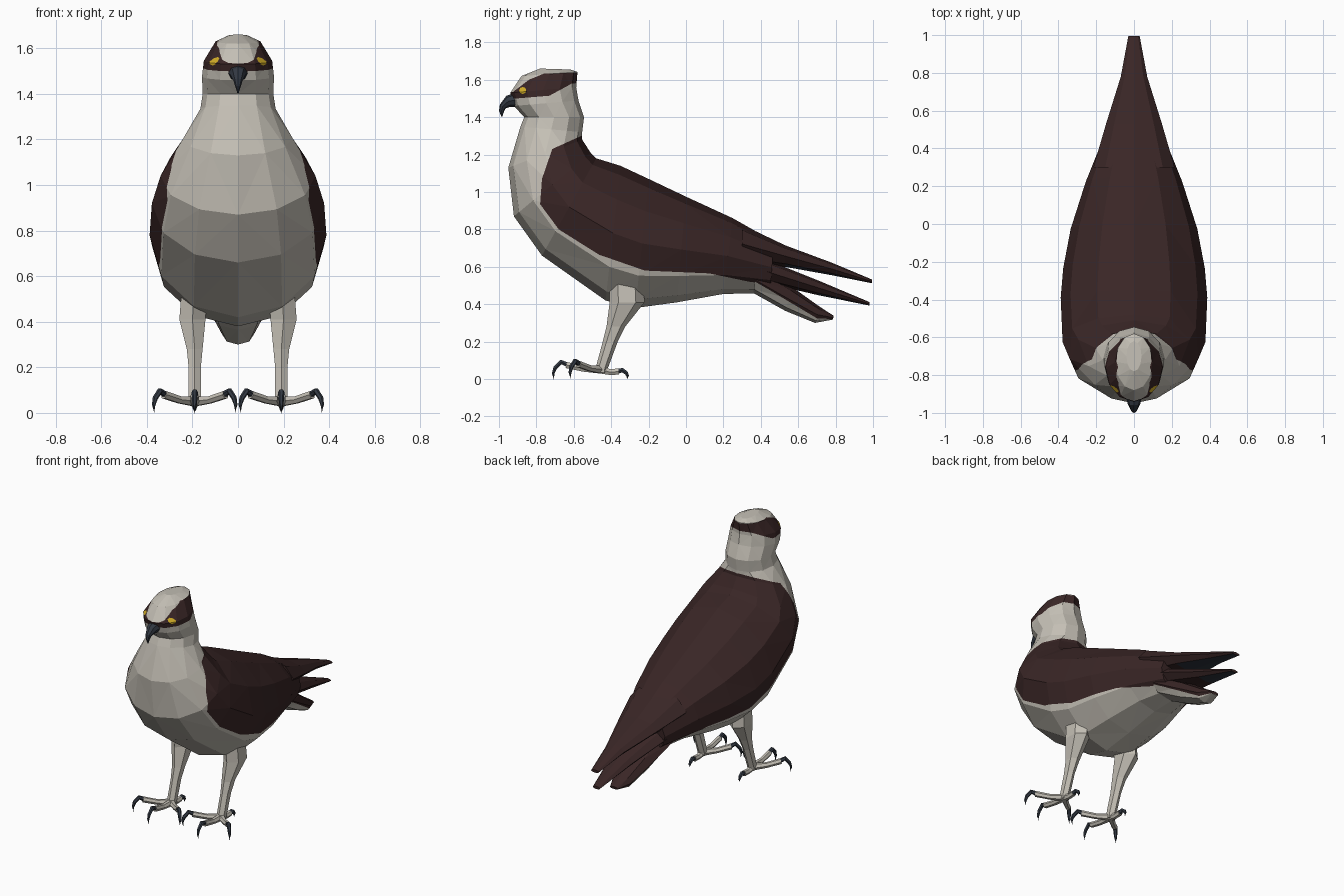
import bpy, bmesh, math
from mathutils import Vector as V

if "Cube" in bpy.data.objects:
    bpy.data.objects.remove(bpy.data.objects["Cube"])


def material(name, rgb):
    m = bpy.data.materials.new(name)
    m.diffuse_color = (*rgb, 1)
    m.use_nodes = True
    m.node_tree.nodes["Principled BSDF"].inputs["Base Color"].default_value = m.diffuse_color
    return m


MATS = [material("cream feathers", (0.55, 0.52, 0.46)),
        material("dark brown feathers", (0.041, 0.019, 0.019)),
        material("eye yellow", (0.65, 0.42, 0.02)),
        material("slate horn", (0.032, 0.04, 0.055))]
CREAM, BROWN, YELLOW, SLATE = range(4)


def skin(bm, rings, mat):
    """Join rings of points into a closed skin."""
    loops = [[bm.verts.new(p) for p in r] for r in rings]
    n = len(loops[0])
    faces = [bm.faces.new((a[i], a[(i + 1) % n], b[(i + 1) % n], b[i]))
             for a, b in zip(loops, loops[1:]) for i in range(n)]
    faces += [bm.faces.new(loops[0][::-1]), bm.faces.new(loops[-1])]
    for f in faces:
        f.material_index = mat


def oval(c, u, v, n):
    return [c + u * math.cos(2 * math.pi * i / n) + v * math.sin(2 * math.pi * i / n)
            for i in range(n)]


def slices(bm, rows, mat, n=12):
    """Each row: front/low point (y, z), back/high point (y, z), half width."""
    rings = []
    for fy, fz, by, bz, w in rows:
        f, b = V((0, fy, fz)), V((0, by, bz))
        rings.append(oval((f + b) / 2, (f - b) / 2, V((w, 0, 0)), n))
    skin(bm, rings, mat)


def tube(bm, points, radii, mat, n=6):
    pts = [V(p) for p in points]
    rings = []
    for i, p in enumerate(pts):
        d = (pts[min(i + 1, len(pts) - 1)] - pts[max(i - 1, 0)]).normalized()
        u = d.cross(V((0, 0, 1)))
        u = u.normalized() if u.length > 0.05 else V((1, 0, 0))
        rings.append(oval(p, u * radii[i], d.cross(u) * radii[i], n))
    skin(bm, rings, mat)


def inside(poly, y, z):
    hit = False
    for (y1, z1), (y2, z2) in zip(poly, poly[1:] + poly[:1]):
        if (z1 > z) != (z2 > z) and y < (y2 - y1) * (z - z1) / (z2 - z1) + y1:
            hit = not hit
    return hit


def paint(bm, poly, mat):
    """Cut a side-view outline into the faces and colour what lies inside."""
    lo = [min(p[k] for p in poly) for k in (0, 1)]
    hi = [max(p[k] for p in poly) for k in (0, 1)]

    def touched():
        return [f for f in bm.faces if all(
            min(v.co[k + 1] for v in f.verts) < hi[k] and
            max(v.co[k + 1] for v in f.verts) > lo[k] for k in (0, 1))]
    for (y1, z1), (y2, z2) in zip(poly, poly[1:] + poly[:1]):
        fs = touched()
        geom = list({e for f in fs for e in f.edges}) + list({v for f in fs for v in f.verts}) + fs
        bmesh.ops.bisect_plane(bm, geom=geom, dist=1e-5, plane_co=(0, y1, z1),
                               plane_no=(0, z2 - z1, y1 - y2))
    for f in touched():
        c = f.calc_center_median()
        if inside(poly, c.y, c.z):
            f.material_index = mat


def finish(bm, name):
    bmesh.ops.recalc_face_normals(bm, faces=bm.faces)
    me = bpy.data.meshes.new(name)
    bm.to_mesh(me)
    bm.free()
    for m in MATS:
        me.materials.append(m)
    bpy.context.collection.objects.link(bpy.data.objects.new(name, me))


# Body, neck and head in one skin, from rump to crown
bm = bmesh.new()
slices(bm, [(0.45, 0.46, 0.47, 0.735, 0.16), (0.20, 0.455, 0.25, 0.86, 0.255),
            (-0.05, 0.41, 0.0, 0.975, 0.335), (-0.27, 0.38, -0.2, 1.07, 0.375),
            (-0.43, 0.42, -0.35, 1.14, 0.388), (-0.77, 0.66, -0.48, 1.18, 0.378),
            (-0.92, 0.87, -0.51, 1.21, 0.34), (-0.95, 1.13, -0.555, 1.28, 0.24),
            (-0.885, 1.35, -0.555, 1.32, 0.165), (-0.865, 1.40, -0.545, 1.40, 0.155),
            (-0.92, 1.46, -0.575, 1.49, 0.158), (-0.94, 1.53, -0.587, 1.56, 0.15),
            (-0.88, 1.62, -0.58, 1.642, 0.098), (-0.78, 1.66, -0.62, 1.655, 0.04)], CREAM)
bmesh.ops.triangulate(bm, faces=bm.faces)
# Folded wings and back
paint(bm, [(-0.56, 1.30), (-0.715, 1.23), (-0.77, 1.07), (-0.78, 0.935), (-0.68, 0.80),
           (-0.465, 0.665), (-0.22, 0.58), (0.125, 0.565), (0.34, 0.52), (0.6, 0.49),
           (0.6, 1.3)], BROWN)
# Face mask around the head
paint(bm, [(-0.97, 1.495), (-0.73, 1.515), (-0.61, 1.58), (-0.55, 1.585), (-0.55, 1.638),
           (-0.76, 1.633), (-0.84, 1.60), (-0.925, 1.535), (-0.97, 1.53)], BROWN)
# Eyes
paint(bm, [(-0.873 + 0.019 * math.cos(k * math.pi / 4), 1.543 + 0.019 * math.sin(k * math.pi / 4))
           for k in range(8)], YELLOW)
finish(bm, "body_and_head")

# Hooked beak
bm = bmesh.new()
slices(bm, [(-0.90, 1.455, -0.91, 1.53, 0.045), (-0.94, 1.455, -0.96, 1.515, 0.034),
            (-0.965, 1.447, -0.995, 1.468, 0.02), (-0.975, 1.425, -1.0, 1.435, 0.011),
            (-0.982, 1.403, -0.988, 1.405, 0.003)], SLATE, 8)
finish(bm, "beak")

# Wing tips and tail, stacked one below another
for name, rows in (
        ("upper_wing_tip", [(0.3, 0.62, 0.3, 0.825, 0.215), (0.53, 0.60, 0.53, 0.715, 0.148),
                            (0.78, 0.555, 0.78, 0.622, 0.07), (0.995, 0.512, 0.995, 0.532, 0.03)]),
        ("lower_wing_tip", [(0.40, 0.52, 0.40, 0.65, 0.17), (0.70, 0.45, 0.70, 0.53, 0.085),
                            (0.98, 0.393, 0.98, 0.412, 0.028)]),
        ("tail", [(0.36, 0.46, 0.38, 0.60, 0.16), (0.53, 0.365, 0.57, 0.49, 0.115),
                  (0.69, 0.30, 0.71, 0.39, 0.07), (0.785, 0.318, 0.79, 0.338, 0.03)])):
    bm = bmesh.new()
    slices(bm, rows, CREAM if name == "tail" else BROWN, 8)
    bmesh.ops.recalc_face_normals(bm, faces=bm.faces)
    if name == "tail":
        bmesh.ops.triangulate(bm, faces=bm.faces)
        paint(bm, [(0.3, 0.56), (0.44, 0.48), (0.70, 0.325), (0.9, 0.315), (0.9, 0.7),
                   (0.3, 0.75)], BROWN)
    else:
        for f in bm.faces:
            if f.normal.z < -0.8 and f.calc_center_median().y > 0.6:
                f.material_index = SLATE
    finish(bm, name)

# Legs and feet, mirrored left and right
for s, side in ((1, "right"), (-1, "left")):
    bm = bmesh.new()
    rings = [oval(V((s * x, y, z)), V((0, ry, 0)), V((rx, 0, 0)), 6) for x, y, z, rx, ry in (
        (0.19, -0.32, 0.56, 0.065, 0.09), (0.20, -0.315, 0.41, 0.066, 0.093),
        (0.19, -0.375, 0.28, 0.04, 0.05), (0.19, -0.405, 0.20, 0.031, 0.04),
        (0.19, -0.45, 0.06, 0.031, 0.033), (0.19, -0.455, 0.035, 0.028, 0.035))]
    skin(bm, rings, CREAM)
    finish(bm, side + "_leg")

    toes, claws = bmesh.new(), bmesh.new()
    # Toe end, then claw reach across the ground (dx, dy), and claw size
    for (x, y, z), dx, dy, k in (((0.19, -0.64, 0.075), 0, -0.07, 1),
                                 ((0.325, -0.575, 0.08), 0.045, -0.045, 1),
                                 ((0.055, -0.575, 0.08), -0.045, -0.045, 1),
                                 ((0.19, -0.36, 0.04), 0, 0.048, 0.5)):
        mid = ((0.19 + x) / 2, (-0.455 + y) / 2, (0.045 + z) / 2 - 0.005)
        tube(toes, [(s * 0.19, -0.455, 0.05), (s * mid[0], mid[1], mid[2]), (s * x, y, z)],
             [0.024, 0.018, 0.019], CREAM)
        tube(claws, [(s * (x + dx * a), y + dy * a, z + c * k) for a, c in
                     ((-0.15, 0), (0.4, 0.016), (0.85, -0.015), (1, -0.045), (0.95, -0.078))],
             [0.015, 0.014, 0.012, 0.008, 0.002], SLATE)
    finish(toes, side + "_toes")
    finish(claws, side + "_claws")
